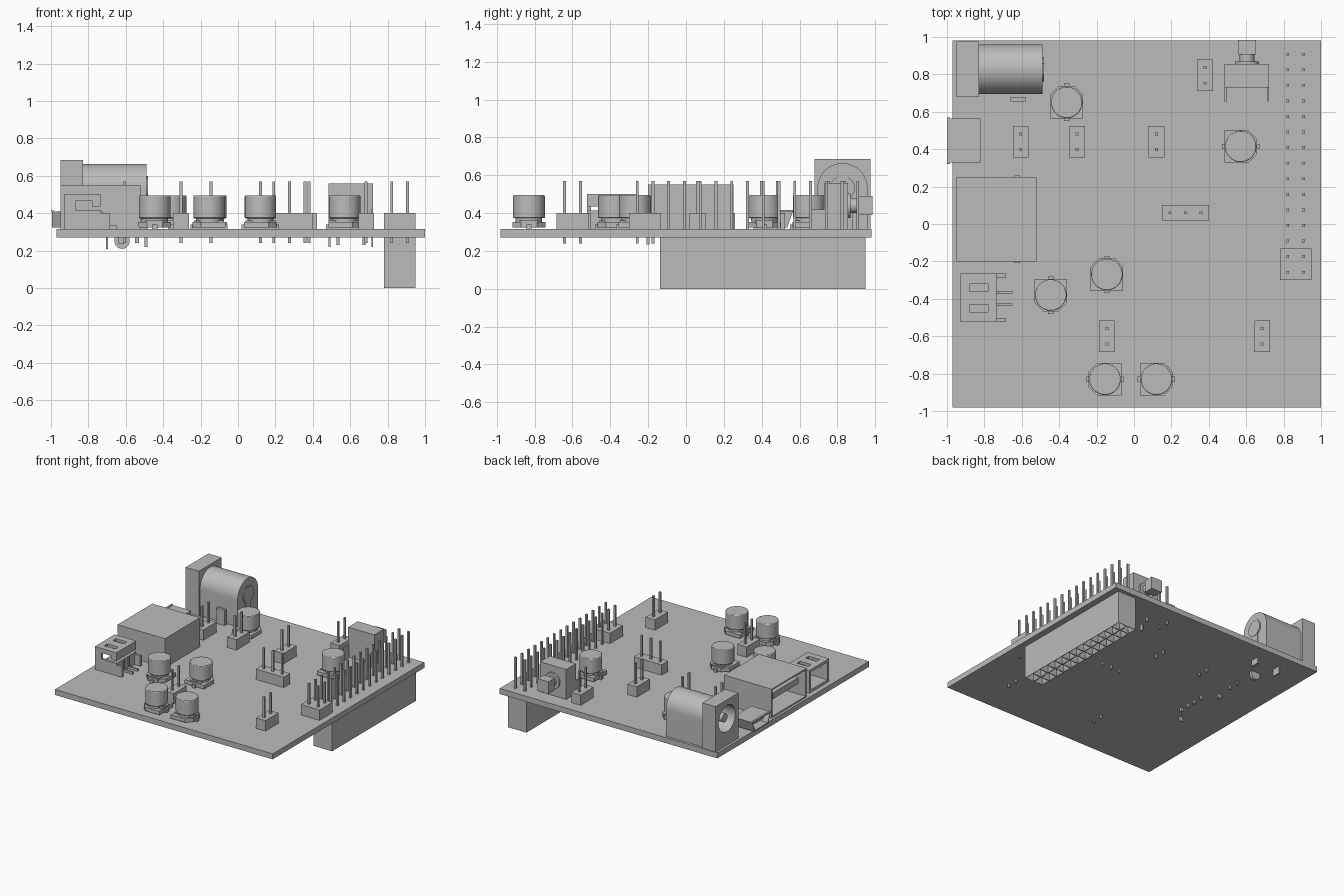
import bpy, bmesh, math
from mathutils import Vector, Matrix

old = bpy.data.objects.get("Cube")
if old:
    bpy.data.objects.remove(old, do_unlink=True)

grey = bpy.data.materials.new("plain grey")
grey.use_nodes = True
COLOUR = (0.5, 0.5, 0.5, 1)
grey.diffuse_color = COLOUR
grey.node_tree.nodes["Principled BSDF"].inputs["Base Color"].default_value = COLOUR
TOP, LOW, PITCH = 0.315, 0.24, 0.084


def finish(name, bm):
    bmesh.ops.recalc_face_normals(bm, faces=bm.faces)
    mesh = bpy.data.meshes.new(name)
    bm.to_mesh(mesh)
    bm.free()
    mesh.materials.append(grey)
    ob = bpy.data.objects.new(name, mesh)
    bpy.context.collection.objects.link(ob)
    return ob


def add_box(bm, x, y, z):
    size = Vector((x[1] - x[0], y[1] - y[0], z[1] - z[0]))
    mid = Vector((sum(x), sum(y), sum(z))) / 2
    return bmesh.ops.create_cube(bm, size=1, matrix=Matrix.Translation(mid) @ Matrix.Diagonal((*size, 1)))


def box(name, x, y, z):
    bm = bmesh.new()
    add_box(bm, x, y, z)
    return finish(name, bm)


def cylinder(name, centre, r, length, axis="Z", sides=40):
    turn = {"X": Matrix.Rotation(math.pi / 2, 4, "Y"),
            "Y": Matrix.Rotation(math.pi / 2, 4, "X"), "Z": Matrix()}[axis]
    bm = bmesh.new()
    bmesh.ops.create_cone(bm, cap_ends=True, segments=sides, radius1=r, radius2=r,
                          depth=length, matrix=Matrix.Translation(centre) @ turn)
    return finish(name, bm)


def prism(name, points, move):
    bm = bmesh.new()
    face = bm.faces.new([bm.verts.new(p) for p in points])
    out = bmesh.ops.extrude_face_region(bm, geom=[face])
    bmesh.ops.translate(bm, vec=move, verts=[v for v in out["geom"] if isinstance(v, bmesh.types.BMVert)])
    if not face.is_valid or len(bm.faces) < len(points) + 2:
        bmesh.ops.holes_fill(bm, edges=bm.edges)
    return finish(name, bm)


def open_box(name, x, y, z, wall, depth, taper=0):
    """Box with a cavity in its -x face; taper narrows the bottom."""
    bm = bmesh.new()
    add_box(bm, x, y, z)
    for v in bm.verts:
        if v.co.z < sum(z) / 2:
            v.co.y += taper if v.co.y < sum(y) / 2 else -taper
    bm.normal_update()
    mouth = min(bm.faces, key=lambda f: f.calc_center_median().x)
    bmesh.ops.inset_region(bm, faces=[mouth], thickness=wall)
    out = bmesh.ops.extrude_face_region(bm, geom=[mouth])
    bmesh.ops.translate(bm, vec=(depth, 0, 0), verts=[v for v in out["geom"] if isinstance(v, bmesh.types.BMVert)])
    if mouth.is_valid:
        bm.faces.remove(mouth)
    return finish(name, bm)


def cut(ob, cutters):
    for c in cutters:
        mod = ob.modifiers.new("cut", "BOOLEAN")
        mod.operation, mod.solver, mod.object = "DIFFERENCE", "EXACT", c
    dg = bpy.context.evaluated_depsgraph_get()
    mesh = bpy.data.meshes.new_from_object(ob.evaluated_get(dg))
    ob.modifiers.clear()
    ob.data = mesh
    for c in cutters:
        bpy.data.objects.remove(c, do_unlink=True)


def pins(name, places, w=0.0075, z=(LOW, 0.57)):
    bm = bmesh.new()
    for x, y in places:
        add_box(bm, (x - w, x + w), (y - w, y + w), z)
    return finish(name, bm)


def header(name, cx, cy, nx, ny):
    hx, hy = nx * PITCH / 2, ny * PITCH / 2
    box(name + "_base", (cx - hx, cx + hx), (cy - hy, cy + hy), (TOP, 0.4))
    pins(name + "_pins", [(cx + (i - (nx - 1) / 2) * PITCH, cy + (j - (ny - 1) / 2) * PITCH)
                          for i in range(nx) for j in range(ny)])


def capacitor(name, cx, cy, direction):
    """Can on a square base whose two corners on the +x side (before turning) are clipped."""
    turn = Matrix.Translation((cx, cy, 0)) @ Matrix.Rotation(math.radians(direction), 4, "Z")
    h, c = 0.087, 0.045
    shape = [(-h, -h), (h - c, -h), (h, c - h), (h, h - c), (h - c, h), (-h, h)]
    prism(name + "_base", [turn @ Vector((*p, TOP + 0.008)) for p in shape], (0, 0, 0.03))
    cylinder(name + "_neck", (cx, cy, 0.362), 0.07, 0.03)
    can = cylinder(name + "_can", (cx, cy, 0.434), 0.084, 0.122)
    bev = can.modifiers.new("rim", "BEVEL")
    bev.width, bev.segments, bev.limit_method = 0.005, 2, "ANGLE"
    feet = box(name + "_terminals", (-0.1, 0.1), (-0.014, 0.014), (TOP, TOP + 0.025))
    feet.matrix_world = turn
    for s in (-1, 1):
        post = box(name + "_post", (s * 0.055 - 0.025, s * 0.055 + 0.025), (-0.05, 0.05), (TOP + 0.03, 0.36))
        post.matrix_world = turn


# Circuit board
box("circuit_board", (-0.97, 1.0), (-0.98, 0.98), (0.27, TOP))

# Double row socket below the board, with funnel shaped holes
sx, sy, rows = (0.78, 0.948), (-0.138, 0.948), 13
bm = bmesh.new()
bmesh.ops.create_grid(bm, x_segments=2, y_segments=rows, size=0.5)
for v in bm.verts:
    v.co = (sx[0] + (v.co.x + 0.5) * (sx[1] - sx[0]), sy[0] + (v.co.y + 0.5) * (sy[1] - sy[0]), 0)
cells = bm.faces[:]
rim = [e for e in bm.edges if e.is_boundary]
wall = bmesh.ops.extrude_edge_only(bm, edges=rim)["geom"]
top_edges = [e for e in wall if isinstance(e, bmesh.types.BMEdge)]
bmesh.ops.translate(bm, vec=(0, 0, 0.27), verts=[v for v in wall if isinstance(v, bmesh.types.BMVert)])
bmesh.ops.contextual_create(bm, geom=top_edges)
bmesh.ops.recalc_face_normals(bm, faces=bm.faces)
bmesh.ops.inset_individual(bm, faces=cells, thickness=0.004)
bmesh.ops.inset_individual(bm, faces=cells, thickness=0.028, depth=-0.035)
bmesh.ops.inset_individual(bm, faces=cells, thickness=0.0005, depth=-0.15)
finish("lower_socket", bm)
pins("socket_pins", [(x, 0.908 - i * 0.0833) for x in (0.822, 0.906) for i in range(rows)], z=(0.26, 0.57))

# Pin headers
header("double_header", 0.864, -0.216, 2, 2)
header("triple_header", 0.275, 0.06, 3, 1)
for i, (x, y) in enumerate([(0.38, 0.795), (-0.605, 0.44), (-0.305, 0.44), (0.12, 0.44),
                            (-0.145, -0.6), (0.685, -0.6)]):
    header(f"jumper_{i + 1}", x, y, 1, 2)

# Capacitors: position and direction of the clipped corners
for i, spec in enumerate([(-0.36, 0.65, 90), (0.57, 0.415, 0), (-0.145, -0.27, 90),
                          (-0.445, -0.38, 270), (-0.155, -0.83, 180), (0.12, -0.83, 0)]):
    capacitor(f"capacitor_{i + 1}", *spec)

# Power jack: flange, arched body, bore with centre pin, solder tabs
jy, jz, r = 0.827, 0.532, 0.132
flange = box("jack_flange", (-0.95, -0.83), (0.68, 0.975), (TOP, 0.685))
arch = [(-0.83, jy + r, TOP), (-0.83, jy - r, TOP)]
arch += [(-0.83, jy - r * math.cos(a), jz + r * math.sin(a)) for a in [math.pi * k / 24 for k in range(25)]]
body = prism("jack_body", arch, (0.34, 0, 0))
cut(flange, [cylinder("bore", (-0.9, jy, jz), 0.108, 0.3, "X")])
cut(body, [cylinder("bore", (-0.75, jy, jz), 0.108, 0.4, "X")])
cylinder("jack_centre_pin", (-0.74, jy, jz), 0.035, 0.38, "X")
cylinder("jack_rear_rivet", (-0.49, jy, jz), 0.065, 0.02, "X")
box("jack_rear_tab", (-0.5, -0.484), (jy - 0.035, jy + 0.035), (0.22, 0.6))
box("jack_middle_tab", (-0.706, -0.694), (jy - 0.035, jy + 0.035), (0.21, TOP))
box("jack_side_tab", (-0.66, -0.58), (0.656, 0.68), (0.25, 0.44))
cylinder("jack_side_tab_end", (-0.62, 0.668, 0.25), 0.04, 0.024, "Y")

# Small data port
open_box("small_port_shell", (-0.995, -0.82), (0.328, 0.565), (0.325, 0.41), 0.01, 0.15, 0.03)
box("small_port_tongue", (-0.97, -0.84), (0.385, 0.505), (0.368, 0.385))
box("small_port_lip", (-1.0, -0.985), (0.322, 0.57), (0.406, 0.416))

# Large data port
open_box("large_port_shell", (-0.95, -0.52), (-0.2, 0.25), (TOP, 0.552), 0.016, 0.36)
box("large_port_tongue", (-0.92, -0.58), (-0.14, 0.19), (0.44, 0.49))
pins("large_port_pins", [(-0.54, y) for y in (-0.09, -0.01, 0.06, 0.14)], 0.01, (LOW, TOP))
for y in (-0.2, 0.25):
    box("large_port_shell_tab", (-0.64, -0.61), (y - 0.008, y + 0.008), (0.235, 0.4))

# Battery connector: slotted shell, side arms and contacts
plug = open_box("battery_connector", (-0.93, -0.735), (-0.522, -0.265), (TOP, 0.502), 0.03, 0.16)
cutters = [box("slot", (-0.88, -0.78), (y - 0.02, y + 0.02), (0.44, 0.6)) for y in (-0.34, -0.45)]
cutters.append(box("slot", (-0.87, -0.7), (-0.6, -0.2), (0.415, 0.435)))
cutters.append(box("slot", (-0.87, -0.78), (-0.6, -0.2), (0.43, 0.465)))
cut(plug, cutters)
for y in (-0.512, -0.275):
    box("battery_arm", (-0.74, -0.685), (y - 0.01, y + 0.01), (TOP, 0.4))
for y in (-0.365, -0.43):
    box("battery_contact", (-0.9, -0.65), (y - 0.006, y + 0.006), (TOP, 0.335))
    box("battery_contact_riser", (-0.74, -0.725), (y - 0.006, y + 0.006), (TOP, 0.41))

# Side push button
box("button_body", (0.485, 0.722), (0.73, 0.855), (TOP, 0.56))
cylinder("button_collar", (0.604, 0.862, 0.44), 0.065, 0.016, "Y")
cylinder("button_neck", (0.604, 0.885, 0.44), 0.04, 0.05, "Y")
box("button_cap", (0.555, 0.653), (0.905, 0.985), (0.39, 0.49))
for s in (-1, 1):
    x = 0.604 + s * 0.114
    box("button_bracket", (x - 0.005, x + 0.005), (0.655, 0.855), (TOP, 0.42))
    box("button_bracket_leg", (x - 0.005, x + 0.005), (0.66, 0.69), (0.22, TOP))
    pins("button_pin", [(0.604 + s * 0.07, 0.79)], 0.008, (0.23, TOP))

# Smooth the round parts while keeping hard edges
for ob in bpy.context.collection.objects:
    if ob.type == "MESH" and ob.data.materials and ob.data.materials[0] == grey:
        ob.select_set(True)
        bpy.context.view_layer.objects.active = ob
bpy.ops.object.shade_smooth_by_angle(angle=math.radians(35))
